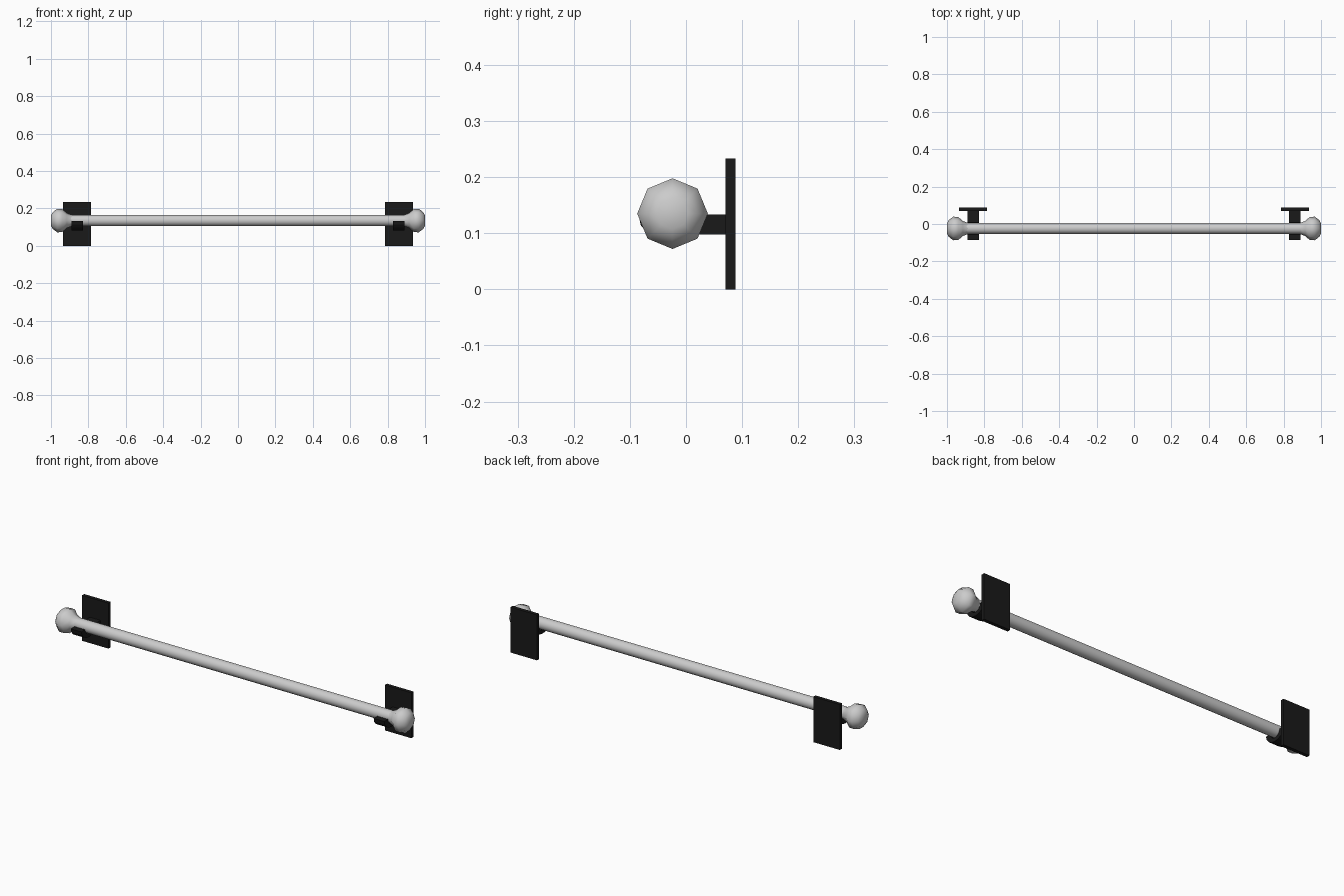
import bpy, bmesh, math

if "Cube" in bpy.data.objects:
    bpy.data.objects.remove(bpy.data.objects["Cube"])

ROD_Y, ROD_Z, ROD_R = -0.024, 0.135, 0.03

black = bpy.data.materials.new("black_metal")
black.diffuse_color = (0.01, 0.01, 0.01, 1)
black.use_nodes = True
black.node_tree.nodes["Principled BSDF"].inputs["Base Color"].default_value = black.diffuse_color


def make_object(name, bm, mat=None, mirror=False, smooth=None):
    bmesh.ops.recalc_face_normals(bm, faces=bm.faces)
    me = bpy.data.meshes.new(name)
    bm.to_mesh(me)
    bm.free()
    ob = bpy.data.objects.new(name, me)
    bpy.context.collection.objects.link(ob)
    if mat:
        me.materials.append(mat)
    if mirror:
        ob.modifiers.new("mirror", 'MIRROR').use_axis[0] = True
    if smooth:
        bpy.ops.object.select_all(action='DESELECT')
        ob.select_set(True)
        bpy.context.view_layer.objects.active = ob
        bpy.ops.object.shade_smooth_by_angle(angle=math.radians(smooth))
    return ob


def lathe_x(profile, sides):
    """Revolve (x, radius) points around the rod axis, capping both ends."""
    bm = bmesh.new()
    rings = []
    for x, r in profile:
        rings.append([bm.verts.new((x, ROD_Y + r * math.cos(2 * math.pi * i / sides),
                                    ROD_Z + r * math.sin(2 * math.pi * i / sides)))
                      for i in range(sides)])
    for a, b in zip(rings, rings[1:]):
        for i in range(sides):
            j = (i + 1) % sides
            bm.faces.new((a[i], a[j], b[j], b[i]))
    bm.faces.new(rings[0])
    bm.faces.new(rings[-1])
    return bm


def extrude_x(outline, x0, x1):
    """Extrude a (y, z) outline between two x positions."""
    bm = bmesh.new()
    face = bm.faces.new([bm.verts.new((x0, y, z)) for y, z in outline])
    new = bmesh.ops.extrude_face_region(bm, geom=[face])["geom"]
    bmesh.ops.translate(bm, vec=(x1 - x0, 0, 0),
                        verts=[v for v in new if isinstance(v, bmesh.types.BMVert)])
    return bm


# Curtain rod
make_object("rod", lathe_x([(-0.93, ROD_R), (0.93, ROD_R)], 16), smooth=40)

# Eight-sided knobs at both ends
knob = [(0.888, 0.03), (0.915, 0.04), (0.94, 0.062), (0.967, 0.063),
        (0.99, 0.045), (1.0, 0.028)]
make_object("end_knob", lathe_x(knob, 8), mirror=True, smooth=50)

# Wall plates
plate = [(0.07, 0), (0.088, 0), (0.088, 0.233), (0.07, 0.233)]
make_object("wall_plate", extrude_x(plate, 0.785, 0.935), black, mirror=True)

# Bracket arm ending in an open cradle under the rod
steps = 8
angles = [math.pi + math.pi * i / steps for i in range(steps + 1)]
outer = [(ROD_Y + 0.061 * math.cos(a), ROD_Z - 0.002 + 0.05 * math.sin(a))
         for a in angles if a < math.radians(325)]
inner = [(ROD_Y + 0.031 * math.cos(a), ROD_Z - 0.002 + 0.031 * math.sin(a))
         for a in reversed(angles)]
arm = outer + [(0.03, 0.098), (0.072, 0.098), (0.072, 0.133)] + inner
make_object("bracket_arm", extrude_x(arm, 0.83, 0.89), black, mirror=True)
